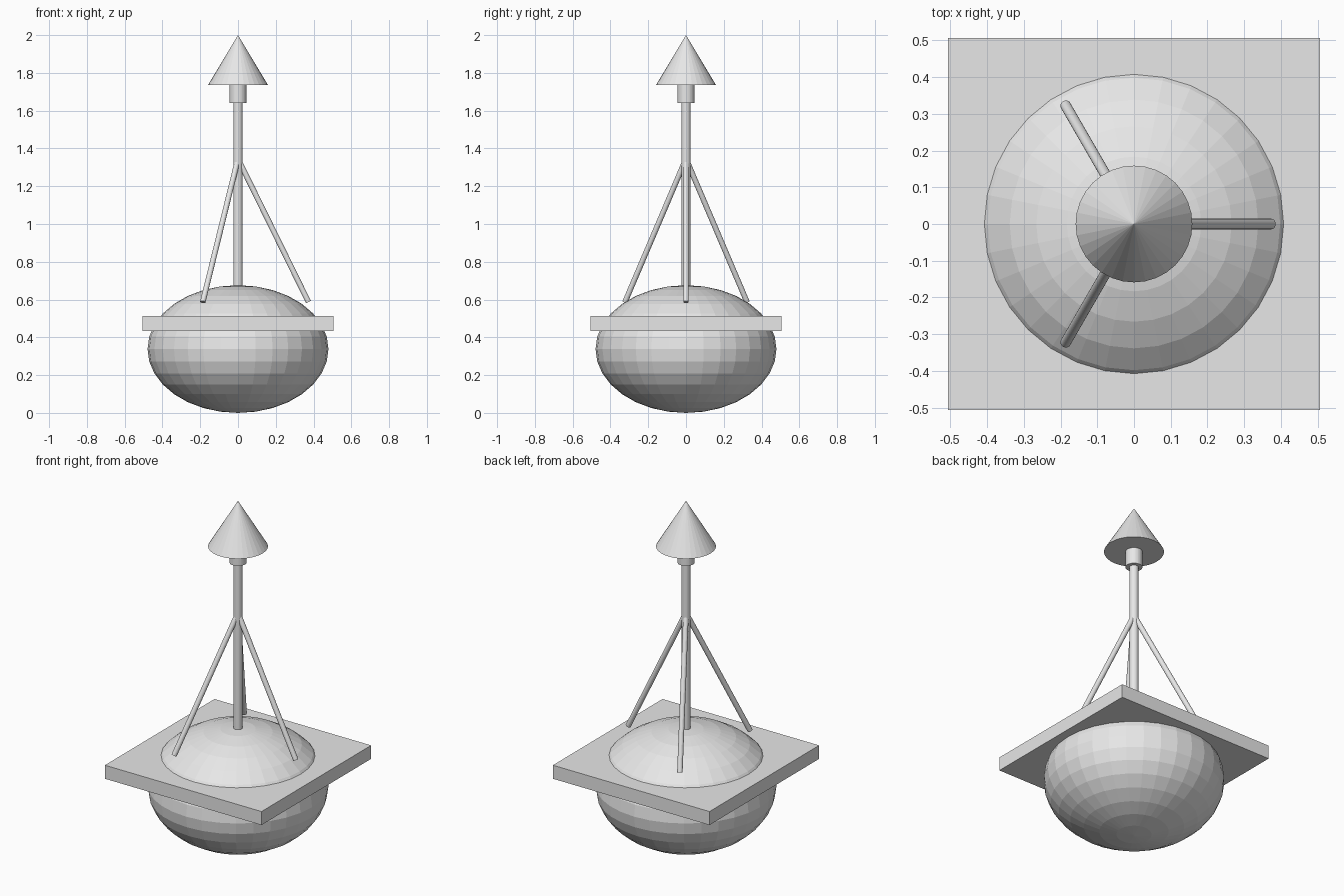
import bpy, math
from mathutils import Vector

if "Cube" in bpy.data.objects:
    bpy.data.objects.remove(bpy.data.objects["Cube"])

grey = bpy.data.materials.new("light_grey")
grey.diffuse_color = (0.8, 0.8, 0.8, 1)
grey.use_nodes = True
grey.node_tree.nodes["Principled BSDF"].inputs["Base Color"].default_value = grey.diffuse_color


def finish(name):
    ob = bpy.context.object
    ob.name = name
    ob.data.materials.append(grey)
    return ob


def rod(name, a, b, r1, r2=None, sides=32):
    """Cylinder or cone running from point a to point b."""
    a, b = Vector(a), Vector(b)
    bpy.ops.mesh.primitive_cone_add(vertices=sides, radius1=r1,
                                    radius2=r1 if r2 is None else r2,
                                    depth=(b - a).length, location=(a + b) / 2)
    ob = finish(name)
    ob.rotation_euler = (b - a).to_track_quat('Z', 'Y').to_euler()
    return ob


# Flattened round float
bpy.ops.mesh.primitive_uv_sphere_add(segments=32, ring_count=16, radius=1,
                                     location=(0, 0, 0.338))
finish("float_body").scale = (0.479, 0.479, 0.338)

# Square deck around the float
bpy.ops.mesh.primitive_cube_add(size=1, location=(0, 0, 0.474))
finish("deck_plate").scale = (1.012, 1.012, 0.079)

# Mast, collar and pointed cap
rod("mast", (0, 0, 0.6), (0, 0, 1.66), 0.024)
rod("collar", (0, 0, 1.64), (0, 0, 1.74), 0.045)
rod("cone_cap", (0, 0, 1.735), (0, 0, 2.0), 0.159, 0)

# Three slanted braces
for i in range(3):
    t = math.radians(120 * i)
    foot = (0.373 * math.cos(t), 0.373 * math.sin(t), 0.587)
    rod(f"brace_{i + 1}", foot, (0, 0, 1.345), 0.0145)
